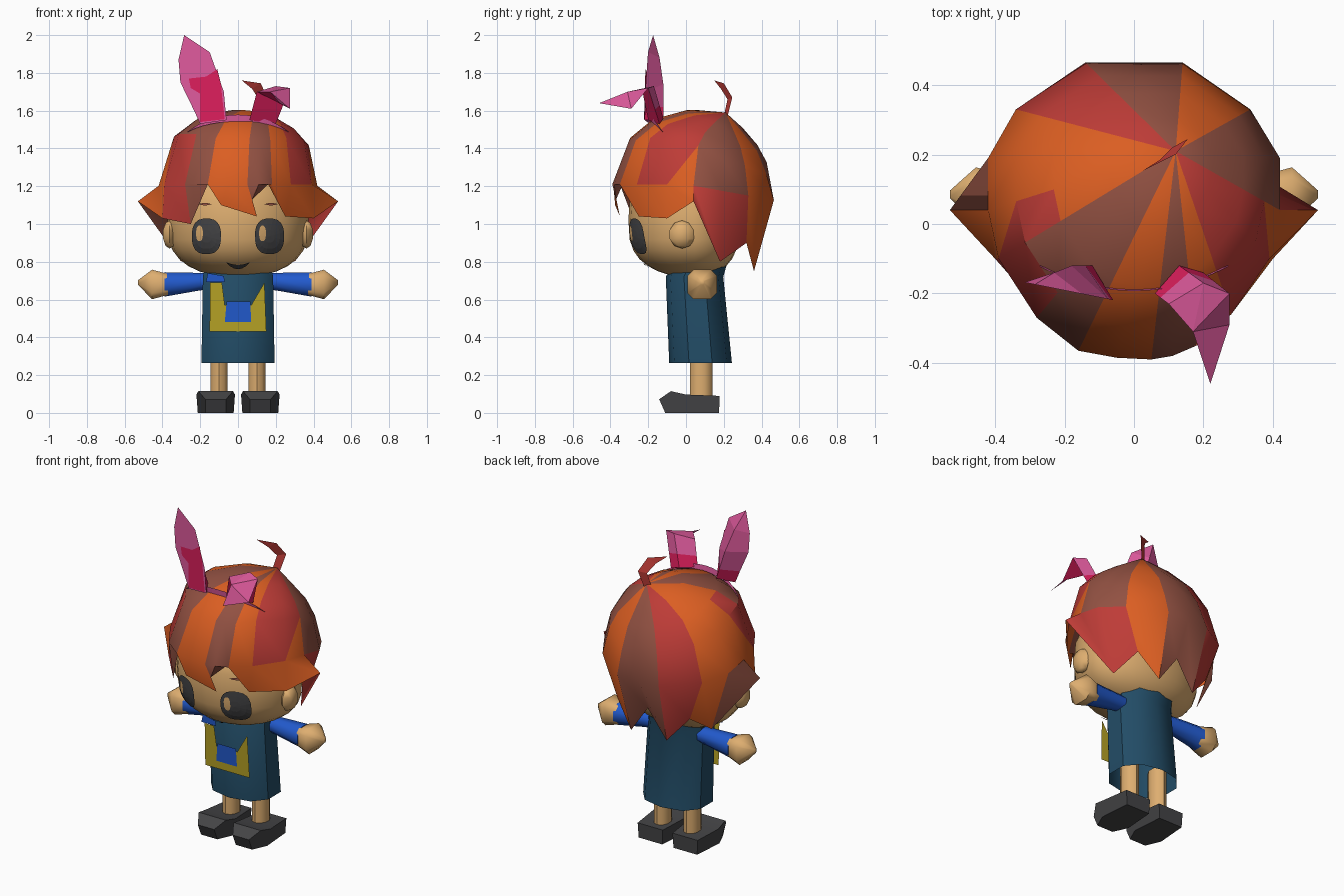
import bpy, bmesh, math

if "Cube" in bpy.data.objects:
    bpy.data.objects.remove(bpy.data.objects["Cube"])

def lin(v):
    v /= 255
    return v / 12.92 if v < 0.04045 else ((v + 0.055) / 1.055) ** 2.4

MATS = {}
for name, rgb in dict(skin=(222, 174, 112), orange=(219, 94, 34), red=(190, 60, 55), brown=(146, 81, 66),
                      teal=(34, 76, 102), blue=(34, 90, 205), yellow=(184, 163, 38), charcoal=(68, 68, 70),
                      pink=(222, 90, 156), magenta=(220, 30, 92)).items():
    MATS[name] = bpy.data.materials.new(name)
    MATS[name].diffuse_color = (*[lin(v) for v in rgb], 1)

def make(name, verts, faces, colors, smooth=0, fix=True):
    """Mesh object; colors is one name or one name per face."""
    used = [colors] if isinstance(colors, str) else list(dict.fromkeys(colors))
    me = bpy.data.meshes.new(name)
    me.from_pydata(verts, [], faces)
    for c in used:
        me.materials.append(MATS[c])
    if not isinstance(colors, str):
        for p, c in zip(me.polygons, colors):
            p.material_index = used.index(c)
    if fix:
        bm = bmesh.new()
        bm.from_mesh(me)
        bmesh.ops.recalc_face_normals(bm, faces=bm.faces)
        bm.to_mesh(me)
        bm.free()
    ob = bpy.data.objects.new(name, me)
    bpy.context.collection.objects.link(ob)
    if smooth:
        bpy.ops.object.select_all(action='DESELECT')
        ob.select_set(True)
        bpy.context.view_layer.objects.active = ob
        bpy.ops.object.shade_smooth_by_angle(angle=math.radians(smooth))
    return ob

def loft(name, rings, color, smooth=40, caps=True):
    n = len(rings[0])
    verts = [p for r in rings for p in r]
    faces = [(k * n + i, k * n + (i + 1) % n, (k + 1) * n + (i + 1) % n, (k + 1) * n + i)
             for k in range(len(rings) - 1) for i in range(n)]
    if caps:
        faces += [tuple(range(n)), tuple(range(len(verts) - n, len(verts)))]
    return make(name, verts, faces, color, smooth)

def circle(n, a, b, power=1.0):
    out = []
    for i in range(n):
        t = 2 * math.pi * (i + 0.5) / n
        c, s = math.cos(t), math.sin(t)
        out.append((a * math.copysign(abs(c) ** power, c), b * math.copysign(abs(s) ** power, s)))
    return out

# Head: rounded, with a flattened vertical profile
HC, HR = (0, 0.045, 1.02), (0.374, 0.35, 0.305)
def ball(name, center, radii, segs, rings, zpow=1.0, back=1.0):
    bm = bmesh.new()
    bmesh.ops.create_uvsphere(bm, u_segments=segs, v_segments=rings, radius=1)
    verts = []
    for v in bm.verts:
        x, y, z = v.co
        verts.append((center[0] + radii[0] * x, center[1] + radii[1] * y * (back if y > 0 else 1),
                      center[2] + radii[2] * math.copysign(abs(z) ** zpow, z)))
    faces = [[v.index for v in f.verts] for f in bm.faces]
    bm.free()
    return make(name, verts, faces, 'skin', 60)
ball('head', HC, HR, 24, 16, 2 / 3, 0.68)

# Face details as thin plates hugging the head
def on_face(x, z, off):
    q = 1 - (x / HR[0]) ** 2 - abs((z - HC[2]) / HR[2]) ** 3
    return (x, HC[1] - HR[1] * math.sqrt(max(q, 0)) - off, z)

def face_disc(name, cx, cz, a, b, color, off, n=20):
    verts, faces = [on_face(cx, cz, off)], []
    for r in (0.35, 0.7, 1):
        verts += [on_face(cx + x * r, cz + z * r, off) for x, z in circle(n, a, b, 0.8)]
    for i in range(n):
        j = (i + 1) % n
        faces.append((0, 1 + i, 1 + j))
        for k in (0, n):
            faces.append((1 + k + i, 1 + k + n + i, 1 + k + n + j, 1 + k + j))
    make(name, verts, faces, color, fix=False)

def face_strip(name, cx, cz, half, bend, thick, color):
    verts, n = [], 6
    for i in range(n + 1):
        u = 2 * i / n - 1
        z, t = cz + bend * u * u, thick * (1.05 - u * u)
        verts += [on_face(cx + u * half, z - t, 0.008), on_face(cx + u * half, z + t, 0.008)]
    faces = [(2 * i, 2 * i + 2, 2 * i + 3, 2 * i + 1) for i in range(n)]
    make(name, verts, faces, color, fix=False)

for s, side in ((-1, 'left'), (1, 'right')):
    face_disc('eye_' + side, s * 0.167, 0.935, 0.078, 0.095, 'charcoal', 0.007)
    face_disc('eye_glint_' + side, s * 0.167 - 0.037, 0.95, 0.018, 0.042, 'skin', 0.012, 12)
    face_strip('eyebrow_' + side, s * 0.175, 1.105, 0.034, 0, 0.006, 'brown')
    ball('ear_' + side, (s * 0.362, -0.02, 0.945), (0.042, 0.07, 0.075), 6, 5)
face_strip('mouth', 0, 0.772, 0.062, 0.025, 0.011, 'charcoal')

# Hair: coloured locks radiating from the crown, with a jagged hem
def dome(x, y, base):
    r2 = min(1, (x / 0.44) ** 2 + ((y - 0.04) / 0.425) ** 2)
    return base + (1.605 - base) * math.sqrt(1 - r2 ** 1.05)

O, R, B = 'orange', 'red', 'brown'
# widest x, y, hem x, y, z, then colours of upper, middle, lower and hem bands
LOCKS = [(-.16, -.365, -.16, -.35, 1.21, O, O, O, O), (-.05, -.385, -.09, -.375, 1.10, O, O, O, O),
         (.05, -.39, .10, -.35, 1.04, B, B, B, B), (.11, -.38, .075, -.37, 1.13, B, B, B, B),
         (.18, -.35, .16, -.335, 1.21, O, O, O, O), (.28, -.26, .25, -.25, 1.04, R, R, R, O),
         (.39, -.10, .40, -.10, 1.03, R, R, R, O), (.42, .04, .53, .04, 1.12, B, B, B, R),
         (.42, .19, .30, .18, .80, B, B, B, R), (.335, .33, .24, .32, .90, O, O, O, O),
         (.14, .465, .12, .36, .75, B, B, B, B), (0, .465, 0, .37, .92, B, B, B, B),
         (-.14, .465, -.12, .36, .75, R, R, R, R), (-.34, .33, -.25, .32, .90, O, O, O, O),
         (-.42, .19, -.30, .18, .80, O, O, O, B), (-.42, .04, -.53, .04, 1.12, O, R, R, O),
         (-.39, -.10, -.40, -.10, 1.03, B, B, R, R), (-.28, -.27, -.25, -.27, 1.00, B, B, B, B)]
CROWN = (0.12, 0.21)
verts, faces, cols = [(*CROWN, 1.59)], [], []
for ox, oy, hx, hy, hz, *_ in LOCKS:
    base = 1.21 - 0.18 * max(0, oy)
    for f in (0.35, 0.65, 0.85, 1):
        x, y = CROWN[0] + (ox - CROWN[0]) * f, CROWN[1] + (oy - CROWN[1]) * f
        verts.append((x, y, dome(x, y, base) if f < 1 else base))
    verts.append((hx, hy, hz))
for i, lock in enumerate(LOCKS):
    a, b, c = 1 + 5 * i, 1 + 5 * ((i + 1) % len(LOCKS)), lock[5:]
    faces.append((0, a, b))
    cols.append(c[0])
    for k in range(4):
        if k == 2 and i in (6, 15):  # pointed root of the side spikes
            tip, far = (b, a) if i == 6 else (a, b)
            faces += [(tip + 2, tip + 3, far + 3), (tip + 2, far + 3, far + 2)]
            cols += [O, R]
        else:
            faces.append((a + k, a + k + 1, b + k + 1, b + k))
            cols.append(c[k])
make('hair', verts, faces, cols, 35)

# Stray lock on the crown
make('hair_wisp', [(.09, .20, 1.57), (.13, .22, 1.57), (.155, .245, 1.67), (.11, .22, 1.66),
                   (.12, .20, 1.745), (.075, .185, 1.715), (.02, .15, 1.76)],
     [(0, 1, 2, 3), (3, 2, 4, 5), (5, 4, 6)], 'red')

# Headband: a narrow upright strip following the dome
verts, n = [], 12
for i in range(n + 1):
    u = 2 * i / n - 1
    y, h = -0.185 + 0.07 * u * u, 0.034 * (1.05 - u * u)
    z = dome(0.27 * u, y, 1.21) - 0.006
    verts += [(0.27 * u, y - 0.004, z), (0.27 * u, y - 0.008, z + h)]
make('headband', verts, [(2 * i, 2 * i + 2, 2 * i + 3, 2 * i + 1) for i in range(n)], 'pink', fix=False)

# Upright costume ear: flat front, ridged back, painted inside and root
def front_y(x):
    return -0.17 - (x + 0.305) * 0.2
edge = [(-.20, 1.53), (-.237, 1.61), (-.305, 1.75), (-.315, 1.87), (-.285, 2.0), (-.15, 1.91),
        (-.075, 1.70), (-.067, 1.61), (-.06, 1.55)]
verts = [(x, front_y(x), z) for x, z in edge]
verts += [(-.12, -.12, 1.56), (-.14, -.12, 1.62), (-.18, -.12, 1.74), (-.23, -.14, 1.88)]
make('tall_costume_ear', verts,
     [tuple(range(9)), (0, 9, 10, 1), (8, 9, 10, 7), (1, 10, 11, 2), (2, 11, 12, 3), (3, 12, 4),
      (4, 12, 5), (5, 12, 11, 6), (6, 11, 10, 7), (0, 8, 9)],
     ['pink', 'magenta', 'magenta'] + ['pink'] * 7)
inner = [(-.2, 1.54), (-.07, 1.555), (-.085, 1.68), (-.09, 1.74), (-.11, 1.82), (-.17, 1.78),
         (-.26, 1.77), (-.25, 1.72), (-.20, 1.69), (-.20, 1.62)]
make('tall_costume_ear_inside', [(x, front_y(x) - 0.005, z) for x, z in inner],
     [tuple(range(len(inner)))], 'magenta', fix=False)

# Folded costume ear: root prism, then a flap bent forward
low = [(.06, -.20, 1.55), (.20, -.14, 1.53), (.13, -.12, 1.56)]
top = [(.10, -.23, 1.70), (.275, -.20, 1.72), (.20, -.17, 1.73)]
mid = [tuple(p + (q - p) * 0.4 for p, q in zip(u, v)) for u, v in zip(low, top)]
make('folded_costume_ear', low + mid + top + [(.17, -.31, 1.70), (.275, -.29, 1.61), (.22, -.46, 1.64)],
     [(0, 1, 4, 3), (1, 2, 5, 4), (2, 0, 3, 5), (3, 4, 7, 6), (6, 7, 10), (6, 10, 9),
      (4, 5, 8, 7), (5, 3, 6, 8), (6, 8, 9), (8, 7, 9), (7, 10, 9), (9, 10, 11)],
     ['magenta'] * 6 + ['pink'] * 6, fix=False)

# Tunic
loft('tunic', [[(x, cy + y, z) for x, y in circle(10, a, b, 0.85)] for z, cy, a, b in
               ((.265, .077, .202, .166), (.72, .045, .194, .152), (.87, .11, .16, .13))],
     'teal', 40, caps=False)

# Apron, pocket and shoulder patch
def plate(name, pts, color, off):
    make(name, [(x, -0.102 - 0.035 * (z - 0.43) - off, z) for x, z in pts],
         [tuple(range(len(pts)))], color, fix=False)
plate('apron', [(-.15, .43), (.15, .43), (.14, .69), (.07, .57), (-.07, .57), (-.085, .69), (-.148, .69)],
      'yellow', 0)
plate('apron_pocket', [(-.07, .48), (.07, .48), (.065, .59), (-.06, .59)], 'blue', 0.006)
plate('shoulder_patch', [(-.17, .692), (-.07, .692), (-.075, .725), (-.16, .74)], 'blue', 0)

for s, side in ((-1, 'left'), (1, 'right')):
    # Arms stretched sideways
    def along_x(stations, n, power):
        return [[(s * x, 0.085 + y, z0 + z) for y, z in circle(n, r, r, power)] for x, r, z0 in stations]
    loft('sleeve_' + side, along_x([(.13, .045, .695), (.20, .05, .695), (.39, .07, .68)], 8, 1), 'blue', 60)
    loft('hand_' + side, along_x([(.37, .058, .68), (.455, .082, .68), (.53, .012, .69)], 8, 0.6), 'skin', 60)
    # Legs
    loft('leg_' + side, [[(s * 0.1 + x, 0.08 + y, z) for x, y in circle(10, .047, .06)]
                         for z in (.08, .36)], 'skin')
    # Shoes: side profile with a narrower toe
    prof = [(.175, 0, .08), (.178, .09, .085), (0, .097, .102), (-.08, .115, .092), (-.142, .072, .055),
            (-.11, 0, .055), (-.02, 0, .095)]
    loft('shoe_' + side, [[(s * 0.118 + k * w, y, z) for y, z, w in prof] for k in (-1, 1)], 'charcoal', 35)

for m in bpy.data.materials:
    if m.users and not m.is_grease_pencil:
        m.use_nodes = True
        m.node_tree.nodes["Principled BSDF"].inputs["Base Color"].default_value = m.diffuse_color
